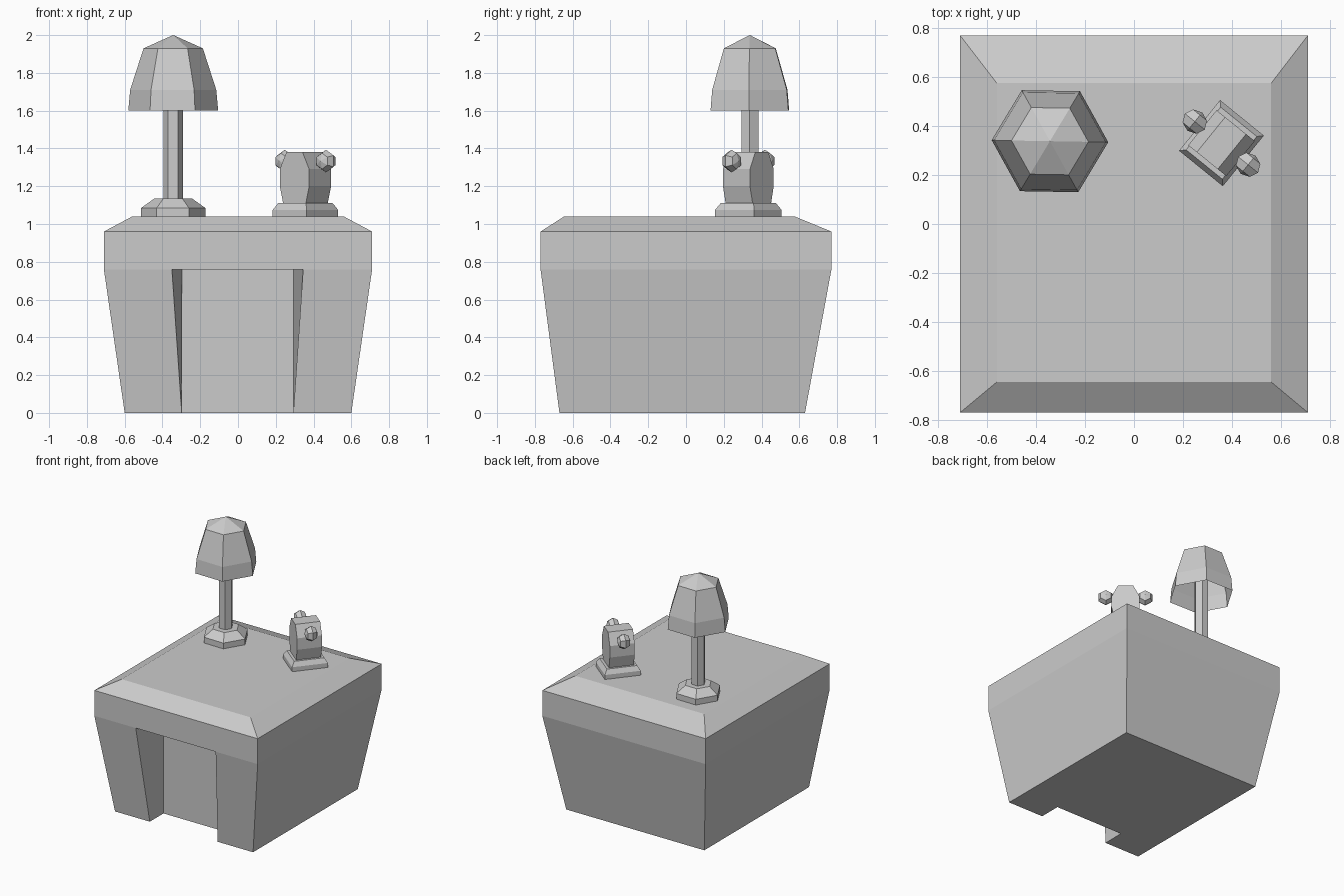
import bpy, math
from mathutils import Matrix

if "Cube" in bpy.data.objects:
    bpy.data.objects.remove(bpy.data.objects["Cube"])


def mesh_object(name, verts, faces):
    me = bpy.data.meshes.new(name)
    me.from_pydata(verts, [], faces)
    me.validate()
    me.update()
    ob = bpy.data.objects.new(name, me)
    bpy.context.collection.objects.link(ob)
    return ob


def loft(name, rings, bottom=True, top=True):
    """Skin a stack of equal-sized, counter-clockwise rings."""
    n = len(rings[0])
    verts = [p for r in rings for p in r]
    faces = [(k * n + i, k * n + (i + 1) % n, (k + 1) * n + (i + 1) % n, (k + 1) * n + i)
             for k in range(len(rings) - 1) for i in range(n)]
    if bottom:
        faces.append(tuple(reversed(range(n))))
    if top:
        faces.append(tuple(range(len(verts) - n, len(verts))))
    return mesh_object(name, verts, faces)


def rect(hx, y0, y1, z):
    return [(-hx, y0, z), (hx, y0, z), (hx, y1, z), (-hx, y1, z)]


def hexagon(r, z):
    a0 = math.radians(-1)
    return [(r * math.cos(a0 + i * math.pi / 3), r * math.sin(a0 + i * math.pi / 3), z)
            for i in range(6)]


# Desk: tapered body, knee hole in the front, bevelled top
body = (rect(.60, -.67, .63, 0) + rect(.71, -.77, .77, .76)
        + rect(.71, -.77, .77, .96) + rect(.56, -.645, .575, 1.04))
hole = [(-.298, -.67, 0), (.293, -.67, 0), (.293, -.50, 0), (-.297, -.50, 0),
        (-.35, -.77, .76), (.345, -.77, .76), (.293, -.50, .76), (-.297, -.50, .76)]
a, b, c, d, e, f, g, h = range(16, 24)
faces = [(0, a, e, 4), (b, 1, 5, f),                             # leg fronts
         (a, d, h, e), (c, b, f, g), (d, c, g, h), (e, h, g, f),  # knee hole
         (0, 3, 2, 1, b, c, d, a),                               # underside
         (1, 2, 6, 5), (2, 3, 7, 6), (3, 0, 4, 7),               # sides and back
         (4, e, f, 5, 9, 8), (5, 6, 10, 9), (6, 7, 11, 10), (7, 4, 8, 11)]
faces += [(8 + i, 8 + (i + 1) % 4, 12 + (i + 1) % 4, 12 + i) for i in range(4)]
faces.append((12, 13, 14, 15))
mesh_object("desk", body + hole, faces)

# Lamp: foot, stem and open shade, all six-sided
lamp_parts = [
    loft("lamp_foot", [hexagon(.17, 1.04), hexagon(.17, 1.085), hexagon(.10, 1.135)]),
    loft("lamp_stem", [hexagon(.052, 1.13), hexagon(.052, 1.92)]),
    loft("lamp_shade", [hexagon(.238, 1.60), hexagon(.228, 1.71),
                        hexagon(.157, 1.93), hexagon(.001, 2.0)], bottom=False),
]
for ob in lamp_parts:
    ob.location = (-.343, .338, 0)

# Clock: stepped base, faceted case and two bells, turned on the desk
clock_parts = [loft("clock_base", [rect(.115, -.133, .133, 1.04), rect(.115, -.133, .133, 1.075),
                                   rect(.095, -.112, .112, 1.11)])]
half = [(.075, 1.10), (.10, 1.20), (.10, 1.29), (.055, 1.38)]
outline = half + [(-x, z) for x, z in reversed(half)]
clock_parts.append(loft("clock_case", [[(x, y, z) for x, z in outline] for y in (.092, -.092)]))
for side, label in ((-1, "left"), (1, "right")):
    bpy.ops.mesh.primitive_uv_sphere_add(segments=6, ring_count=4, radius=.06)
    bell = bpy.context.object
    bell.name = label + "_clock_bell"
    bell.data.transform(Matrix.Translation((side * .14, 0, 1.333))
                        @ Matrix.Diagonal((1, .8, 1, 1))
                        @ Matrix.Rotation(math.pi / 2, 4, 'X'))
    clock_parts.append(bell)
for ob in clock_parts:
    ob.location = (.357, .33, 0)
    ob.rotation_euler.z = math.radians(-39)
